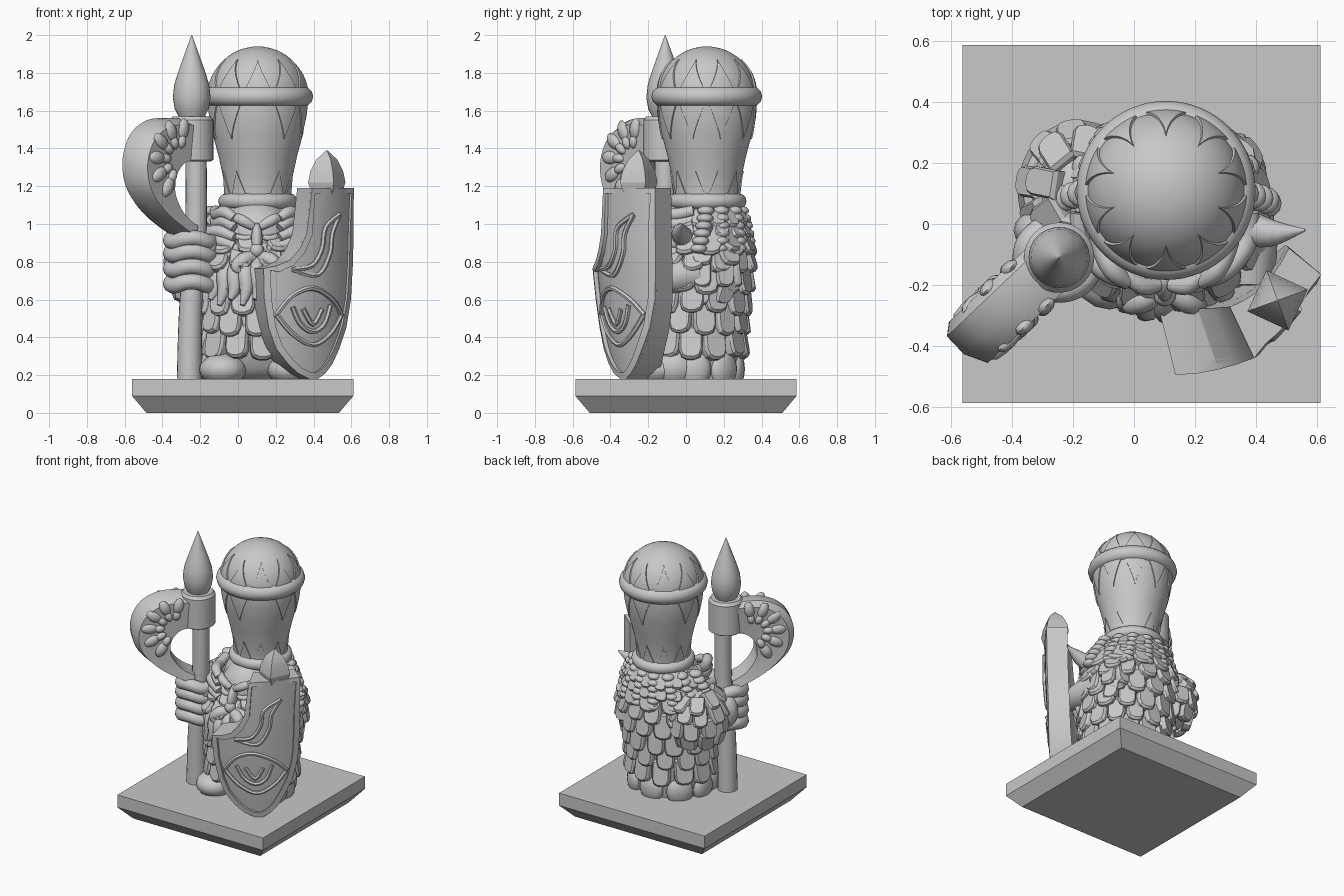
import bpy, bmesh, random
from math import sin, cos, pi, radians
from mathutils import Vector, Matrix, Euler

random.seed(4)
if "Cube" in bpy.data.objects:
    bpy.data.objects.remove(bpy.data.objects["Cube"])

stone = bpy.data.materials.new("plain_grey")
stone.use_nodes = True
GREY = (0.58, 0.58, 0.58, 1)
stone.diffuse_color = GREY
stone.node_tree.nodes["Principled BSDF"].inputs["Base Color"].default_value = GREY


def finish(name, bm, angle=35):
    bmesh.ops.recalc_face_normals(bm, faces=bm.faces)
    me = bpy.data.meshes.new(name)
    bm.to_mesh(me)
    bm.free()
    ob = bpy.data.objects.new(name, me)
    me.materials.append(stone)
    bpy.context.collection.objects.link(ob)
    if angle:
        bpy.ops.object.select_all(action='DESELECT')
        bpy.context.view_layer.objects.active = ob
        ob.select_set(True)
        bpy.ops.object.shade_smooth_by_angle(angle=radians(angle))


def loft(bm, loops, caps=True):
    rings = [[bm.verts.new(p) for p in lp] for lp in loops]
    for a, b in zip(rings, rings[1:]):
        n = len(a)
        for i in range(n):
            bm.faces.new((a[i], a[(i + 1) % n], b[(i + 1) % n], b[i]))
    if caps:
        bm.faces.new(rings[0])
        bm.faces.new(rings[-1])


def revolve(name, profile, x, y, seg=48, turn=0, angle=35):
    bm = bmesh.new()
    loft(bm, [[(x + r * cos(turn + 2 * pi * i / seg), y + r * sin(turn + 2 * pi * i / seg), z)
               for i in range(seg)] for r, z in profile])
    finish(name, bm, angle)


def spline(points, steps=4):
    """Smooth curve through points of any dimension."""
    pts, fine = [Vector(p) for p in points], []
    for i in range(len(pts) - 1):
        p0, p1, p2, p3 = pts[max(i - 1, 0)], pts[i], pts[i + 1], pts[min(i + 2, len(pts) - 1)]
        for k in range(steps):
            t = k / steps
            fine.append(p1 + (p2 - p0) * t / 2 + (p0 * 2 - p1 * 5 + p2 * 4 - p3) * t * t / 2
                        + (p1 * 3 - p0 - p2 * 3 + p3) * t ** 3 / 2)
    return fine + [pts[-1]]


def tubes(name, paths, seg=10):
    """Round strands without twist; each path is a list of (point, radius)."""
    bm = bmesh.new()
    for path in paths:
        fine = spline([(*p, r) for p, r in path])
        loops, last, turn = [], None, None
        for i, q in enumerate(fine):
            d = (fine[min(i + 1, len(fine) - 1)] - fine[max(i - 1, 0)]).xyz.normalized()
            turn = last.rotation_difference(d) @ turn if last else d.to_track_quat('Z', 'Y')
            last = d
            r = max(q.w, .003)
            loops.append([q.xyz + turn @ Vector((r * cos(2 * pi * j / seg), r * sin(2 * pi * j / seg), 0))
                          for j in range(seg)])
        loft(bm, loops)
    finish(name, bm, 50)


def blobs(name, items, seg=16):
    bm = bmesh.new()
    for loc, size, *rot in items:
        m = Matrix.LocRotScale(Vector(loc), Euler(rot[0] if rot else (0, 0, 0)), Vector(size))
        bmesh.ops.create_uvsphere(bm, u_segments=seg, v_segments=seg // 2 + 2, radius=1, matrix=m)
    finish(name, bm, 60)


# --- square plinth with a bevelled underside
bm = bmesh.new()
loft(bm, [[(0.025 + sx * s, sy * s, z) for sx, sy in ((-1, -1), (1, -1), (1, 1), (-1, 1))]
          for s, z in ((0.51, 0), (0.586, 0.09), (0.586, 0.18))])
finish("plinth", bm, 0)

# --- tall hat
HX, HY = 0.105, 0.11
wall = [(0.17, 1.1), (0.174, 1.18), (0.184, 1.25), (0.208, 1.36), (0.24, 1.48), (0.255, 1.58), (0.258, 1.68)]
dome = [(0.258 * cos(a), 1.69 + 0.25 * sin(a)) for a in [i * pi / 24 for i in range(12)]]
revolve("hat_body", wall + dome[:-1] + [(0.02, 1.94)], HX, HY, 64, angle=50)
for nm, R, r, z in (("hat_lower_ring", 0.168, 0.042, 1.12), ("hat_upper_ring", 0.24, 0.053, 1.675)):
    bm = bmesh.new()
    loft(bm, [[(HX + (R + r * cos(b)) * cos(a), HY + (R + r * cos(b)) * sin(a), z + r * sin(b))
               for b in [2 * pi * j / 12 for j in range(12)]] for a in [2 * pi * i / 64 for i in range(65)]], False)
    bmesh.ops.remove_doubles(bm, verts=bm.verts, dist=1e-5)
    finish(nm, bm, 60)


def hat_radius(z):
    prof = wall + dome
    for (r0, z0), (r1, z1) in zip(prof, prof[1:]):
        if z0 <= z <= z1:
            return r0 + (r1 - r0) * (z - z0) / (z1 - z0)


def points_band(name, z_base, z_tip, half, lift, count=10):
    """Curved pointed plates wrapped on the hat."""
    bm = bmesh.new()
    for k in range(count):
        mid = -pi / 2 + 2 * pi * k / count
        loops = []
        for i in range(9):
            t = i / 8
            z = z_base + (z_tip - z_base) * t
            w = half * max(1 - t, 0.02) ** 1.1
            cols = [(j / 4 - 1) * w for j in range(9)]
            out = [(mid + a, hat_radius(z) + lift) for a in cols]
            back = [(mid + a, hat_radius(z) - 0.01) for a in reversed(cols)]
            loops.append([(HX + r * cos(a), HY + r * sin(a), z) for a, r in out + back])
        loft(bm, loops)
    finish(name, bm, 30)


points_band("hat_dome_points", 1.71, 1.87, 0.27, 0.009)
points_band("hat_hanging_points", 1.64, 1.45, 0.28, 0.007)
points_band("hat_brim_points", 1.15, 1.28, 0.27, 0.006)

# --- robe body
sections = [(0.18, 0.25, 0.2, 0.06), (0.24, 0.265, 0.225, 0.045), (0.34, 0.28, 0.26, 0.03), (0.5, 0.285, 0.27, 0.03),
            (0.65, 0.3, 0.28, 0.04), (0.8, 0.31, 0.28, 0.05), (0.92, 0.29, 0.24, 0.08),
            (1.02, 0.23, 0.2, 0.1), (1.12, 0.17, 0.16, 0.11)]


def body_at(a, z):
    z = min(max(z, 0.18), 1.119)
    for s0, s1 in zip(sections, sections[1:]):
        if s0[0] <= z <= s1[0]:
            t = (z - s0[0]) / (s1[0] - s0[0])
            rx, ry, cy = [p + (q - p) * t for p, q in zip(s0[1:], s1[1:])]
            return Vector((0.095 + rx * cos(a), cy + ry * sin(a), z))


bm = bmesh.new()
loft(bm, [[body_at(2 * pi * i / 40, s[0]) for i in range(40)] for s in sections])
finish("robe", bm, 60)
blobs("robe_hem_folds", [(body_at(i * pi / 4, 0.24) * 0.97, (0.09, 0.05, 0.1), (0, 0, i * pi / 4 + pi / 2))
                         for i in range(5)])


def scales(name, surf, rows, lo, hi, w=0.128, h=0.175):
    """Overlapping rounded armour plates in staggered rows."""
    shape = [(-.5, .5), (-.5, -.25), (-.4, -.44), (-.15, -.52), (.15, -.52), (.4, -.44), (.5, -.25), (.5, .5)]
    bm = bmesh.new()
    for k, z in enumerate(rows):
        girth = sum((surf(lo + (hi - lo) * (i + 1) / 24, z) - surf(lo + (hi - lo) * i / 24, z)).length
                    for i in range(24))
        n = max(3, round(girth / w))
        for i in range(n):
            a = lo + (hi - lo) * (i + 0.5 * (k % 2)) / n + random.uniform(-.03, .03)
            p = surf(a, z + random.uniform(-.012, .012))
            ax = (surf(a + .02, z) - surf(a - .02, z)).normalized()
            up = (surf(a, z + .02) - surf(a, z - .02)).normalized()
            out = ax.cross(up).normalized()
            up = (up - out * 0.24).normalized()
            out = ax.cross(up).normalized()
            wk = girth / n * random.uniform(.9, 1.0)
            loft(bm, [[p + ax * (u * wk * s) + up * (v * h * s) + out * d for u, v in shape]
                      for s, d in ((1, -0.02), (1, 0.018), (0.86, 0.032))])
    finish(name, bm, 25)


scales("robe_scales", body_at, (0.38, 0.5, 0.61, 0.72, 0.82, 0.91), 0, 2 * pi)
scales("collar_scales", body_at, (0.97, 1.03), radians(-20), radians(200), 0.09, 0.12)

# --- sleeves with scales
for side, cx, cy, cz, rx, ry, rz, lo, hi in (("right", -0.18, 0.11, 0.77, 0.16, 0.19, 0.2, 60, 280),
                                             ("left", 0.32, 0.08, 0.76, 0.085, 0.18, 0.19, -110, 110)):
    def sleeve(a, z):
        k = max(0.05, 1 - ((z - cz) / (rz * 1.05)) ** 2) ** 0.5
        return Vector((cx + rx * k * cos(a), cy + ry * k * sin(a), z))
    blobs(side + "_sleeve", [((cx, cy, cz), (rx, ry, rz))], 24)
    scales(side + "_sleeve_scales", sleeve, (cz - 0.11, cz - 0.02, cz + 0.07, cz + 0.14),
           radians(lo), radians(hi), 0.105, 0.13)

tubes("right_forearm", [[((-0.22, 0.08, 0.76), 0.13), ((-0.27, -0.02, 0.78), 0.1), ((-0.29, -0.1, 0.79), 0.08)]])
tubes("left_forearm", [[((0.35, 0.05, 0.74), 0.1), ((0.38, -0.08, 0.72), 0.09), ((0.38, -0.2, 0.72), 0.07)]])

# --- boots
for side, x in (("right", -0.08), ("left", 0.28)):
    blobs(side + "_boot", [((x, -0.15, 0.23), (0.125, 0.13, 0.085)), ((x, -0.06, 0.24), (0.13, 0.14, 0.12))])

# --- staff with pointed finial
PX, PY = -0.245, -0.11
tubes("staff_pole", [[((-.258, PY, .18), .066), ((-.25, PY, .55), .062), ((-.222, PY, 1.0), .057), ((-.225, PY, 1.57), .056)]], 20)
revolve("staff_collar", [(0.1, 1.33), (0.115, 1.34), (0.115, 1.55), (0.1, 1.57)], PX, PY, 32)
revolve("staff_finial", [(0.065, 1.56), (0.09, 1.61), (0.1, 1.67), (0.092, 1.74), (0.07, 1.81),
                         (0.045, 1.88), (0.02, 1.95), (0.002, 2.0)], PX, PY, 32, angle=50)

# --- crescent axe blade: matched outer and inner edge points (reach, height)
D, N = Vector((-0.73, -0.69, 0)), Vector((0.69, -0.73, 0))
outer = [(0, 1.54), (.12, 1.56), (.26, 1.55), (.37, 1.49), (.43, 1.39), (.44, 1.28), (.4, 1.17), (.29, 1.06), (.16, .98), (.04, .92)]
inner = [(0, 1.34), (.08, 1.335), (.13, 1.32), (.17, 1.28), (.19, 1.24), (.195, 1.2), (.19, 1.15), (.15, 1.08), (.1, 1.03), (.03, .99)]


def blade(s, z, d):
    return Vector((PX, PY, z)) + D * s + N * d


bm = bmesh.new()
loops = []
for (so, zo), (si, zi) in zip(spline(outer), spline(inner)):
    sm, zm = so + (si - so) * .15, zo + (zi - zo) * .15
    loops.append([blade(si, zi, .08), blade(sm, zm, .09), blade(so, zo, .015),
                  blade(so, zo, -.065), blade(sm, zm, -.095), blade(si, zi, -.08)])
loft(bm, loops)
finish("axe_blade", bm, 30)

# carved leaves on both cheeks of the blade
leaves = []
for d in (-.085, .085):
    for i in range(6):
        a = radians(100 - i * 32)
        for r, ln, wide in ((.165, .06, .035), (.1, .04, .025)):
            leaves.append((blade(.17 + r * cos(a), 1.34 + r * sin(a), d), (ln, .024, wide),
                           (0, -a, D.xy.angle_signed(Vector((1, 0))))))
blobs("axe_leaf_carving", leaves, 8)

# --- right hand gripping the staff
fingers = []
for i, z in enumerate((0.685, 0.765, 0.845, 0.915)):
    fingers.append([((PX + .11 * cos(a), PY + .105 * sin(a), z + .012 * sin(3 * a)), .043 - .003 * (k == 7))
                    for k, a in enumerate([radians(120 + 33 * k) for k in range(8)])])
tubes("right_fingers", fingers)
blobs("right_knuckles_and_palm", [((PX - .05, PY + .09, .8), (.1, .07, .13)), ((PX + .1, PY - .04, .88), (.035, .05, .05))])

# --- bent shield: u runs across, z up, d inward
rows = [(.18, -.2, -.02), (.21, -.42, .15), (.26, -.6, .32), (.34, -.8, .5), (.45, -.92, .7), (.6, -.99, .85),
        (.765, -1, .91), (.78, -.78, .915), (.81, -.56, .92), (.87, -.38, .93), (.95, -.25, .94), (1.19, -.14, .95)]


def shield(u, z, d):
    lean = 0.1 * (1 - (z - .18) / 1.01) ** 2
    return Vector((.42 + .24 * u - .05 * u * u + d * (-.5 - .15 * u),
                   -.40 + .175 * u + .085 * u * u + lean + d * (.95 - .45 * u), z))


bm = bmesh.new()
loft(bm, [[shield(l + (r - l) * i / 10, z, 0) for i in range(11)] +
          [shield(l + (r - l) * i / 10, z, .15) for i in range(10, -1, -1)] for z, l, r in rows])
finish("shield_plate", bm, 25)

edge = [(l, z) for z, l, r in rows] + [(r, z) for z, l, r in reversed(rows)]
bm = bmesh.new()
loops = []
for i, (u, z) in enumerate(edge):
    a, b = edge[i - 1], edge[(i + 1) % len(edge)]
    t = Vector(((b[0] - a[0]) * .3, b[1] - a[1])).normalized()
    iu, iz = u + t.y * .035 / .3, z - t.x * .035
    loops.append([shield(u, z, .01), shield(u, z, -.016), shield(iu, iz, -.016), shield(iu, iz, .01)])
loft(bm, loops + loops[:1], caps=False)
bmesh.ops.remove_doubles(bm, verts=bm.verts, dist=1e-5)
finish("shield_rim", bm, 25)

# raised eye emblem and flowing scroll
eye = [[(-.78, .52), (-.5, .62), (-.1, .66), (.35, .6), (.6, .52)], [(-.78, .52), (-.5, .42), (-.1, .36), (.3, .42), (.6, .52)],
       [(-.5, .56), (-.35, .47), (-.1, .43), (.15, .47), (.3, .57)], [(-.3, .55), (-.1, .47), (.1, .55)],
       [(-.5, .76), (-.12, .78), (.1, .87), (.18, .98), (.55, 1.05)], [(-.5, .76), (0, .73), (.28, .84), (.35, .95), (.55, 1.05)]]
tubes("shield_emblem", [[(shield(u, z, -.002), .014) for u, z in line] for line in eye], 6)
revolve("shield_spike", [(.085, 1.16), (.105, 1.22), (.092, 1.28), (.06, 1.34), (.003, 1.39)], .47, -.25, 4, radians(20), 20)

# --- face
blobs("head", [((.1, .0, .93), (.19, .19, .2))], 24)
blobs("nose", [((.1, -.2, .92), (.03, .05, .09), (-.3, 0, 0)), ((.1, -.23, .86), (.038, .04, .04)),
               ((.07, -.2, .855), (.025, .03, .025)), ((.13, -.2, .855), (.025, .03, .025))])
face, hair = [], []
for s in (-1, 1):
    def f(x, y, z):
        return (.1 + s * x, y, z)
    face += [[(f(.02, -.2, .985), .022), (f(.08, -.2, 1.02), .03), (f(.15, -.14, 1.05), .015)],
             [(f(.03, -.19, .93), .012), (f(.08, -.18, .925), .018), (f(.14, -.14, .95), .012)],
             [(f(.02, -.22, .825), .035), (f(.07, -.25, .81), .04), (f(.11, -.27, .77), .03), (f(.08, -.28, .74), .006)],
             [(f(.05, -.2, .87), .02), (f(.11, -.18, .87), .03), (f(.16, -.12, .9), .02)]]
    for k in range(6):
        z = .8 + .05 * k
        spread = .06 if k < 4 else 0
        hair.append([(f(.12, -.19, z - .02), .025), (f(.17 + spread / 2, -.15, z + .012), .034),
                     (f(.21 + spread, -.06, z), .034), (f(.22 + spread, .04, z + .02), .03)])
tubes("brows_cheeks_and_moustache", face)
tubes("side_whiskers", hair)

# beard locks over the chest
locks = []
for i in range(11):
    a = radians(-90 + (i - 5) * 13)
    c, s = cos(a), sin(a)
    locks.append([((.1 + .2 * c, .02 + .22 * s, .82), .035), ((.1 + .27 * c, .02 + .29 * s, .74), .042),
                  ((.11 + .29 * c, .02 + .31 * s, .66), .038), ((.09 + .3 * c, .02 + .33 * s, .57 + .03 * (i % 2)), .014)])
tubes("beard", locks, 8)

# ringed braids hanging from under the hat, longest at the two sides
rings = []
for deg in (0, 25, 52, 78, 102, 128, 155, 180):
    a = radians(deg)
    for k in range(6):
        p = body_at(a, 1.07 - .04 * k)
        rings.append((p + Vector((cos(a), sin(a), 0)) * (.045 if deg % 180 == 0 else .008), (.045, .045, .026)))
blobs("ringed_braids", rings, 12)
tubes("horn_tip", [[((.36, -.01, .92), .06), ((.45, -.03, .96), .045), ((.56, -.02, 1.0), .004)]])
